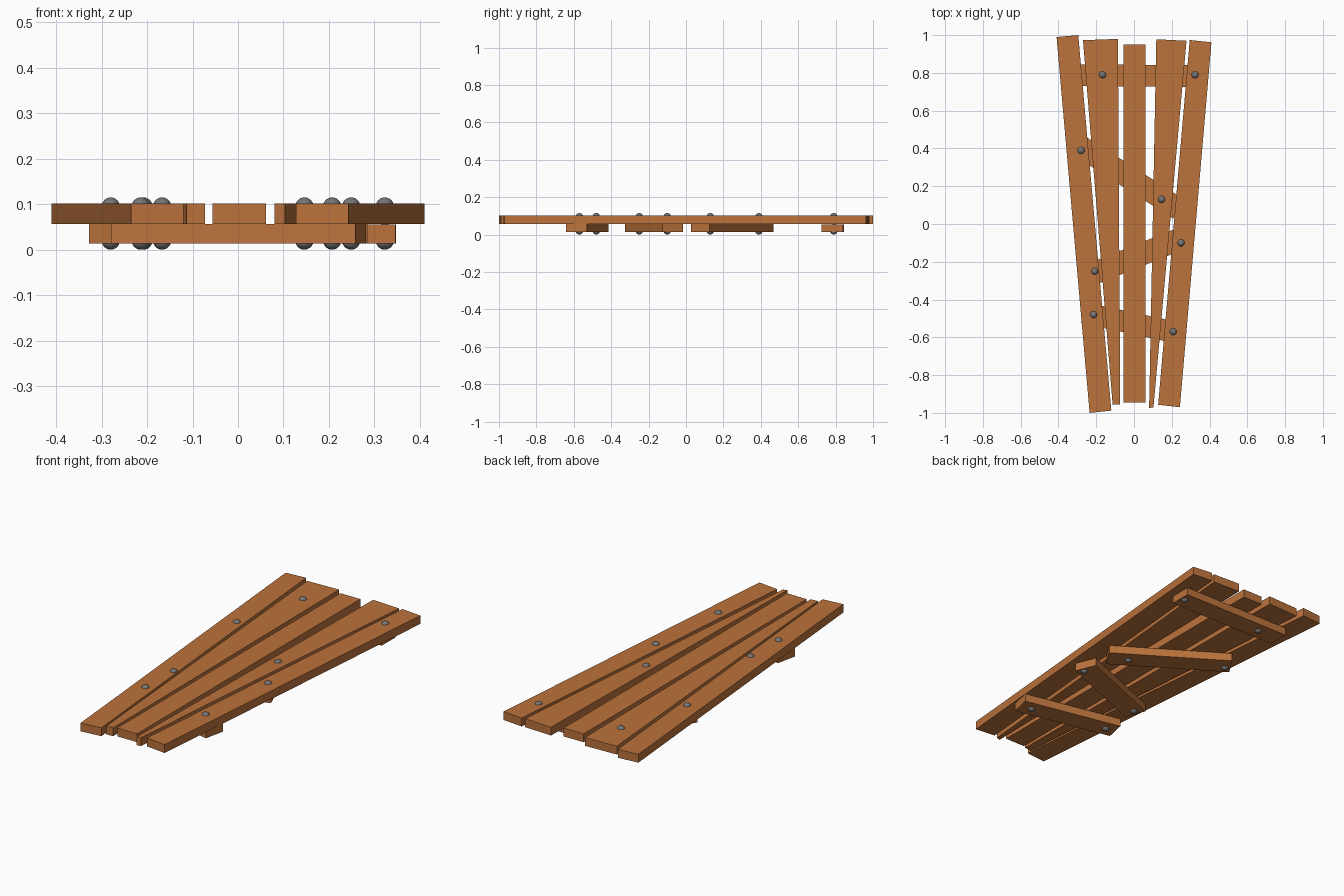
import bpy, bmesh
from mathutils import Vector, Matrix

if "Cube" in bpy.data.objects:
    bpy.data.objects.remove(bpy.data.objects["Cube"])


def material(name, color):
    m = bpy.data.materials.new(name)
    m.diffuse_color = color
    m.use_nodes = True
    m.node_tree.nodes["Principled BSDF"].inputs["Base Color"].default_value = m.diffuse_color
    return m


wood = material("wood", (0.5, 0.17, 0.045, 1))
steel = material("steel", (0.18, 0.18, 0.18, 1))


def add_object(name, bm, mat):
    bmesh.ops.recalc_face_normals(bm, faces=bm.faces[:])
    mesh = bpy.data.meshes.new(name)
    bm.to_mesh(mesh)
    bm.free()
    mesh.materials.append(mat)
    obj = bpy.data.objects.new(name, mesh)
    bpy.context.collection.objects.link(obj)
    return obj


def board(name, outline, z0, z1):
    """Extrude a flat outline into a board between two heights."""
    bm = bmesh.new()
    face = bm.faces.new([bm.verts.new((x, y, z0)) for x, y in outline])
    top = bmesh.ops.extrude_face_region(bm, geom=[face])["geom"]
    for v in top:
        if isinstance(v, bmesh.types.BMVert):
            v.co.z = z1
    return add_object(name, bm, wood)


def brace(name, a, b, width, z1):
    """Straight bar along the centre line a-b."""
    a, b = Vector(a), Vector(b)
    d = (b - a).normalized()
    n = Vector((-d.y, d.x)) * width / 2
    return board(name, [a - n, b - n, b + n, a + n], 0.014, z1)


def nail(name, x, y):
    """Round head above and below, joined by a thin shaft."""
    bm = bmesh.new()
    for z in (0.020, 0.095):
        bmesh.ops.create_uvsphere(bm, u_segments=20, v_segments=12, radius=0.02,
                                  matrix=Matrix.Translation((x, y, z)))
    bmesh.ops.create_cone(bm, segments=12, radius1=0.008, radius2=0.008, depth=0.07,
                          matrix=Matrix.Translation((x, y, 0.0575)))
    obj = add_object(name, bm, steel)
    for p in obj.data.polygons:
        p.use_smooth = len(p.vertices) < 5


# Tapered top planks
planks = {
    "plank_outer_left": [(-0.235, -1.0), (-0.12, -0.988), (-0.295, 1.0), (-0.41, 0.99)],
    "plank_inner_left": [(-0.113, -0.957), (-0.073, -0.955), (-0.085, 0.98), (-0.27, 0.973)],
    "plank_centre": [(-0.056, -0.945), (0.062, -0.945), (0.062, 0.95), (-0.056, 0.95)],
    "plank_inner_right": [(0.08, -0.975), (0.103, -0.97), (0.278, 0.97), (0.118, 0.978)],
    "plank_outer_right": [(0.128, -0.957), (0.243, -0.97), (0.41, 0.962), (0.295, 0.974)],
}
for name, outline in planks.items():
    board(name, outline, 0.057, 0.102)

# Cross braces underneath
brace("brace_back", (-0.303, 0.7875), (0.347, 0.7825), 0.115, 0.055)
brace("brace_upper_diagonal", (-0.296, 0.418), (0.24, 0.077), 0.117, 0.057)
brace("brace_lower_diagonal", (-0.235, -0.27), (0.263, -0.072), 0.118, 0.057)
brace("brace_front", (-0.268, -0.47), (0.27, -0.585), 0.113, 0.057)

# Nails, two per brace
for i, (x, y) in enumerate([(-0.167, 0.79), (0.323, 0.79), (-0.28, 0.39), (0.146, 0.13),
                            (-0.208, -0.25), (0.249, -0.10), (-0.214, -0.48), (0.207, -0.57)]):
    nail(f"nail_{i + 1}", x, y)
